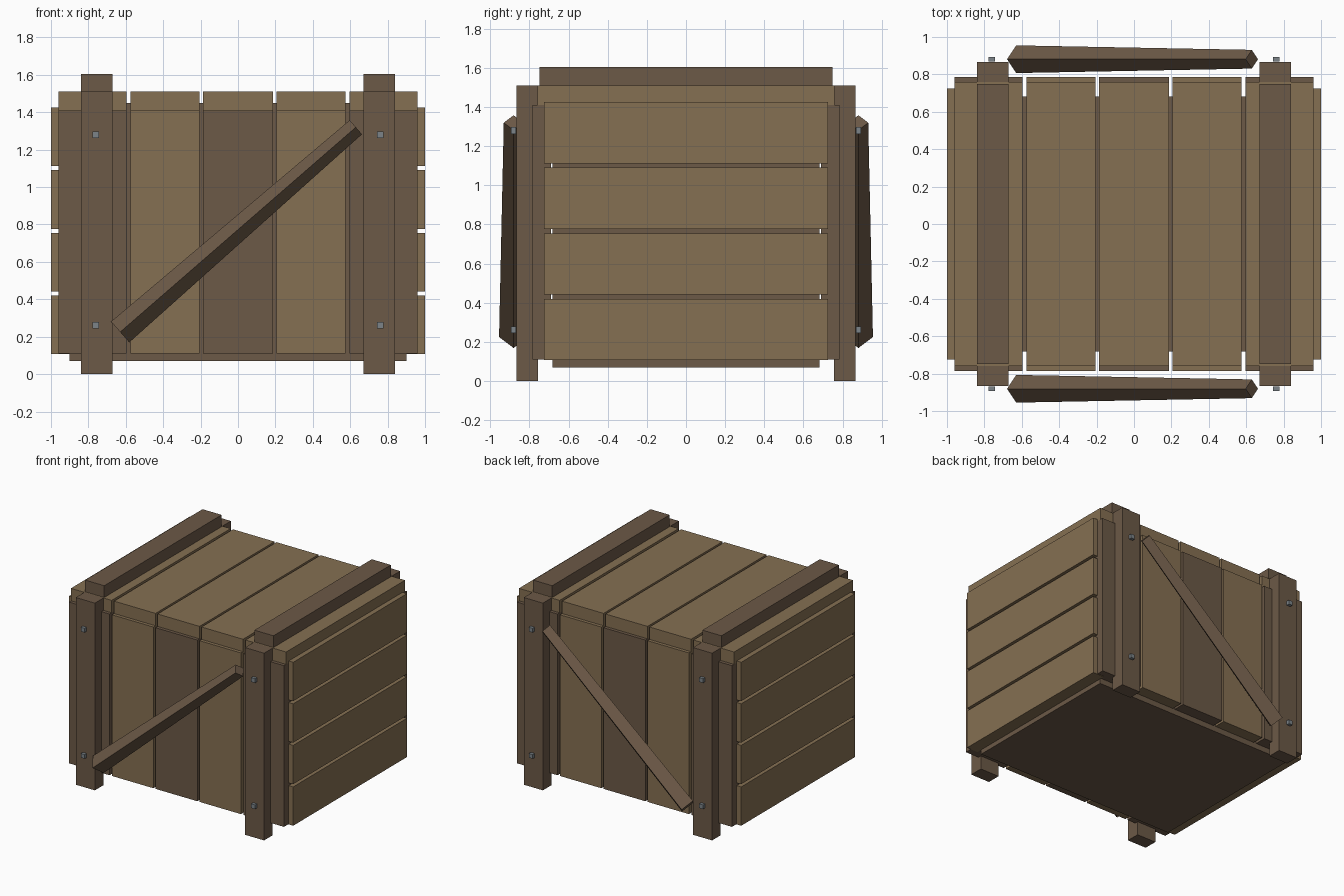
import bpy, bmesh
from mathutils import Vector

if "Cube" in bpy.data.objects:
    bpy.data.objects.remove(bpy.data.objects["Cube"])


def material(name, rgb):
    m = bpy.data.materials.new(name)
    m.diffuse_color = (*rgb, 1)
    m.use_nodes = True
    m.node_tree.nodes["Principled BSDF"].inputs["Base Color"].default_value = m.diffuse_color
    return m


LIGHT = material("light_wood", (0.235, 0.16, 0.085))
DARK = material("dark_wood", (0.15, 0.10, 0.063))
STEEL = material("steel", (0.2, 0.23, 0.25))


def make(name, bm, mat):
    bmesh.ops.recalc_face_normals(bm, faces=bm.faces)
    me = bpy.data.meshes.new(name)
    bm.to_mesh(me)
    bm.free()
    me.materials.append(mat)
    ob = bpy.data.objects.new(name, me)
    bpy.context.collection.objects.link(ob)
    return ob


def box(name, x, y, z, mat):
    """Box from (min, max) ranges on each axis."""
    bm = bmesh.new()
    bmesh.ops.create_cube(bm, size=1)
    for v in bm.verts:
        v.co = [(a + b) / 2 + c * (b - a) for c, (a, b) in zip(v.co, (x, y, z))]
    return make(name, bm, mat)


def span(s, a, b):
    return (min(s * a, s * b), max(s * a, s * b))


def brace(name, s):
    """Tapered four-sided bar with a ridge facing outwards."""
    bm = bmesh.new()
    lo, hi = Vector((-0.63, s * 0.881, 0.225)), Vector((0.63, s * 0.881, 1.32))
    d = (hi - lo).normalized()
    out = Vector((0, 1, 0))
    side = d.cross(out)
    rings = [[bm.verts.new(c + r * k) for k in (out, side, -out, -side)]
             for c, r in ((lo, 0.074), (hi, 0.05))]
    for i in range(4):
        j = (i + 1) % 4
        bm.faces.new((rings[0][i], rings[0][j], rings[1][j], rings[1][i]))
    for r in rings:
        bm.faces.new(r)
    make(name, bm, DARK)


# inner box
box("inner_box", (-0.9, 0.9), (-0.683, 0.683), (0.07, 1.45), DARK)

# plank columns shared by the lid, front and back
columns = [(-0.96, -0.597), (-0.575, -0.205), (-0.187, 0.187),
           (0.205, 0.575), (0.597, 0.96)]
for i, x in enumerate(columns):
    box(f"lid_plank_{i}", x, (-0.758, 0.758), (1.41, 1.51), LIGHT)
    for s, label in ((-1, "front"), (1, "back")):
        box(f"{label}_plank_{i}", x, span(s, 0.69, 0.785), (0.11, 1.41),
            LIGHT if i % 2 else DARK)

for sx, side in ((-1, "left"), (1, "right")):
    # horizontal side planks
    for i in range(4):
        z = 0.107 + i * 0.335
        box(f"{side}_plank_{i}", span(sx, 0.9, 1.0), (-0.725, 0.725),
            (z, z + 0.313), LIGHT)
    # lid batten
    box(f"{side}_batten", span(sx, 0.67, 0.84), (-0.748, 0.748),
        (1.51, 1.605), DARK)
    # corner posts with bolts
    for sy, label in ((-1, "front"), (1, "back")):
        box(f"{label}_{side}_post", span(sx, 0.67, 0.84),
            span(sy, 0.757, 0.867), (0, 1.51), DARK)
        for k, z in enumerate((0.262, 1.28)):
            box(f"{label}_{side}_bolt_{k}", span(sx, 0.743, 0.777),
                span(sy, 0.868, 0.893), (z - 0.017, z + 0.017), STEEL)

# diagonal braces
brace("front_brace", -1)
brace("back_brace", 1)
